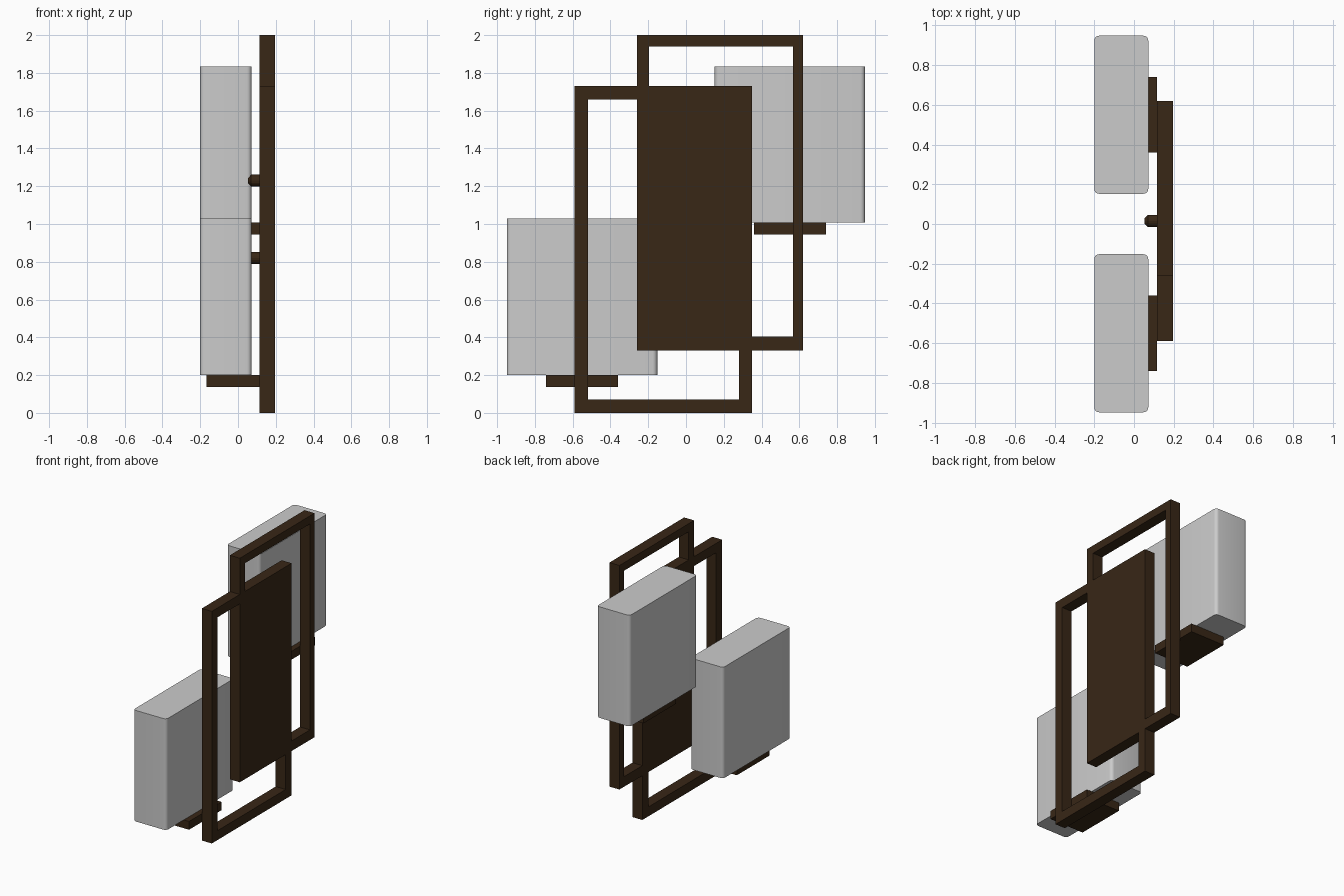
import bpy, bmesh, math
from mathutils import Matrix

if "Cube" in bpy.data.objects:
    bpy.data.objects.remove(bpy.data.objects["Cube"])

brown = bpy.data.materials.new("dark_brown_metal")
brown.diffuse_color = (0.04, 0.02, 0.008, 1)
brown.use_nodes = True
brown.node_tree.nodes["Principled BSDF"].inputs["Base Color"].default_value = brown.diffuse_color


def finish(name, bm, mat=None):
    bmesh.ops.recalc_face_normals(bm, faces=bm.faces[:])
    me = bpy.data.meshes.new(name)
    bm.to_mesh(me)
    bm.free()
    ob = bpy.data.objects.new(name, me)
    bpy.context.collection.objects.link(ob)
    if mat:
        me.materials.append(mat)
    return ob


def box(name, x, y, z, mat=None, round_r=0):
    bm = bmesh.new()
    bmesh.ops.create_cube(bm, size=1)
    for v in bm.verts:
        v.co = [(r[0] + r[1]) / 2 + c * (r[1] - r[0]) for c, r in zip(v.co, (x, y, z))]
    if round_r:  # round only the upright corners
        edges = [e for e in bm.edges if abs(e.verts[0].co.z - e.verts[1].co.z) > 0.1]
        bmesh.ops.bevel(bm, geom=edges, offset=round_r, segments=5, profile=0.5, affect='EDGES')
    ob = finish(name, bm, mat)
    if round_r:
        bpy.context.view_layer.objects.active = ob
        ob.select_set(True)
        bpy.ops.object.shade_smooth_by_angle(angle=math.radians(30))
        ob.select_set(False)
    return ob


def plate(name, outline, x0, x1, mat):
    # extrude a y/z outline along x
    bm = bmesh.new()
    face = bm.faces.new([bm.verts.new((x0, y, z)) for y, z in outline])
    ext = bmesh.ops.extrude_face_region(bm, geom=[face])
    for v in ext["geom"]:
        if isinstance(v, bmesh.types.BMVert):
            v.co.x = x1
    return finish(name, bm, mat)


X0, X1 = 0.115, 0.197

# Two offset frames, with a solid panel where they overlap
plate("lower_frame", [(-.26, 1.73), (-.59, 1.73), (-.59, 0), (.35, 0), (.35, .33),
                      (.28, .33), (.28, .07), (-.52, .07), (-.52, 1.66), (-.26, 1.66)], X0, X1, brown)
plate("upper_frame", [(.35, .33), (.62, .33), (.62, 2), (-.26, 2), (-.26, 1.73),
                      (-.196, 1.73), (-.196, 1.94), (.566, 1.94), (.566, .405), (.35, .405)], X0, X1, brown)
box("center_panel", (X0, X1), (-.26, .35), (.33, 1.73), brown)

# Shades on flat support arms
for side, y, z in (("lower", -.55, .20), ("upper", .55, 1.007)):
    box(side + "_shade", (-.2, .072), (y - .398, y + .398), (z, z + .828), None, .025)
    box(side + "_arm", (-.168, X0), (y - .191, y + .191), (z - .062, z), brown)

# Domed mounting nuts on the panel
for label, z in (("lower", .82), ("upper", 1.23)):
    bm = bmesh.new()
    turn = Matrix.Rotation(-math.pi / 2, 4, 'Y')
    for r1, r2, a, b in ((.031, .031, X0, .07), (.031, .012, .07, .052)):
        bmesh.ops.create_cone(bm, cap_ends=True, segments=16, radius1=r1, radius2=r2, depth=a - b,
                              matrix=Matrix.Translation(((a + b) / 2, .015, z)) @ turn)
    finish(label + "_nut", bm, brown)
